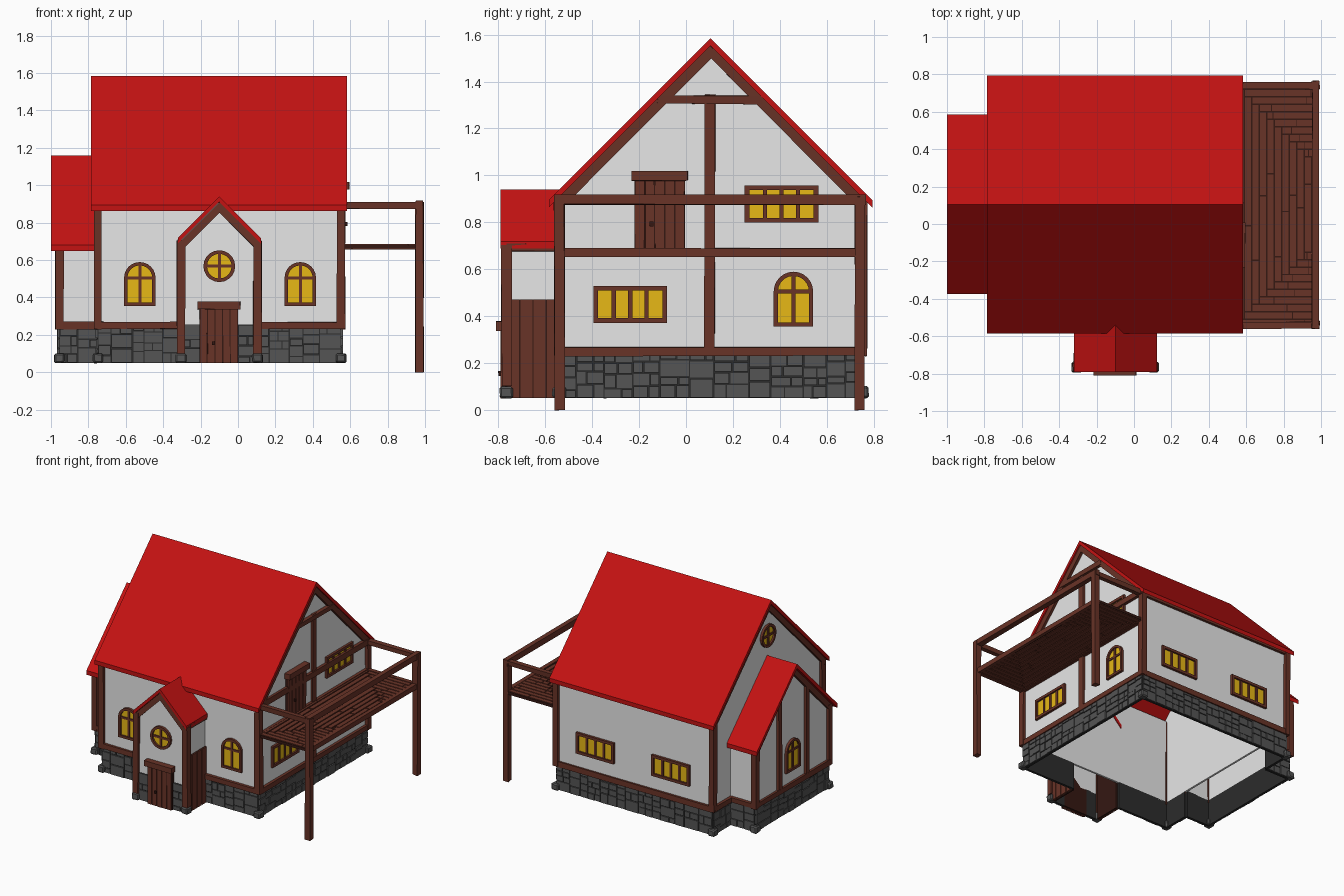
import bpy, bmesh, math, random

random.seed(4)
cube = bpy.data.objects.get("Cube")
if cube:
    bpy.data.objects.remove(cube)


def material(name, rgb):
    m = bpy.data.materials.new(name)
    m.use_nodes = True
    m.diffuse_color = (*rgb, 1)
    m.node_tree.nodes["Principled BSDF"].inputs["Base Color"].default_value = (*rgb, 1)
    return m


PLASTER = material("plaster white", (0.8, 0.8, 0.8))
RED = material("roof red", (0.55, 0.006, 0.006))
TIMBER = material("timber brown", (0.14, 0.033, 0.02))
GAP = material("dark gap brown", (0.035, 0.009, 0.006))
STONE = material("stone grey", (0.09, 0.09, 0.09))
MORTAR = material("mortar dark grey", (0.025, 0.025, 0.025))
GLASS = material("window yellow", (0.8, 0.48, 0.008))

# Wall frames map (across, up, outward) to world space
FRAMES = {
    "front": lambda o: lambda u, v, d: (u, o - d, v),
    "back": lambda o: lambda u, v, d: (u, o + d, v),
    "right": lambda o: lambda u, v, d: (o + d, u, v),
    "left": lambda o: lambda u, v, d: (o - d, u, v),
    "top": lambda o: lambda u, v, d: (u, v, o + d),
}


def frame(kind, offset=0):
    return FRAMES[kind](offset)


class Part:
    """Collects extruded outlines into one object."""

    def __init__(self, name, *mats):
        self.name, self.mats, self.bm = name, mats, bmesh.new()

    def slab(self, fr, pts, d0, d1, mat=0):
        lo = [self.bm.verts.new(fr(u, v, d0)) for u, v in pts]
        hi = [self.bm.verts.new(fr(u, v, d1)) for u, v in pts]
        n = len(pts)
        faces = [self.bm.faces.new(lo[::-1]), self.bm.faces.new(hi)]
        for i in range(n):
            j = (i + 1) % n
            faces.append(self.bm.faces.new((lo[i], lo[j], hi[j], hi[i])))
        for f in faces:
            f.material_index = mat

    def rect(self, fr, u0, u1, v0, v1, d0, d1, mat=0):
        self.slab(fr, [(u0, v0), (u1, v0), (u1, v1), (u0, v1)], d0, d1, mat)

    def box(self, x0, x1, y0, y1, z0, z1, mat=0):
        self.rect(frame("top"), x0, x1, y0, y1, z0, z1, mat)

    def done(self, jitter=0, bevel=0):
        for v in self.bm.verts:
            if jitter:
                v.co += type(v.co)([random.uniform(-jitter, jitter) for _ in range(3)])
        bmesh.ops.recalc_face_normals(self.bm, faces=self.bm.faces)
        me = bpy.data.meshes.new(self.name)
        self.bm.to_mesh(me)
        self.bm.free()
        for m in self.mats:
            me.materials.append(m)
        ob = bpy.data.objects.new(self.name, me)
        bpy.context.collection.objects.link(ob)
        if bevel:
            mod = ob.modifiers.new("worn edges", "BEVEL")
            mod.width, mod.segments = bevel, 1


def chevron(c, apex, half, thick):
    top = [(c - half, apex - half), (c, apex), (c + half, apex - half)]
    return top + [(u, v - thick) for u, v in reversed(top)]


def gable(c, apex, half, base):
    return [(c - half, base), (c + half, base), (c + half, apex - half),
            (c, apex), (c - half, apex - half)]


# Key dimensions
X0, X1, Y0, Y1, MID = -0.75, 0.55, -0.54, 0.75, 0.105
AX, AY0, AY1 = -0.955, -0.33, 0.54
PX, PH, PY = -0.1, 0.205, -0.765
BASE, SILL, EAVE = 0.05, 0.25, 0.9
T = 0.015
FRONT, BACK = frame("front", Y0), frame("back", Y1)
RIGHT, LEFT = frame("right", X1), frame("left", X0)
ANNEX_F, ANNEX_B = frame("front", AY0), frame("back", AY1)
ANNEX_L, PORCH_F = frame("left", AX), frame("front", PY)
PORCH_SIDES = [frame("left", PX - PH), frame("right", PX + PH)]

# Roofs
for name, fr, prof, a, b in (
        ("main_roof", frame("right"), chevron(MID, 1.585, 0.69, 0.032), -0.785, 0.582),
        ("annex_roof", frame("right"), chevron(MID, 1.16, 0.48, 0.032), -1.0, X0),
        ("porch_roof", frame("front"), chevron(PX, 0.94, 0.222, 0.03), 0.52, 0.79)):
    p = Part(name, RED)
    p.slab(fr, prof, a, b)
    p.done()

# Plaster walls, hollow and open below
p = Part("plaster_walls", PLASTER)
for fr in (FRONT, BACK):
    p.rect(fr, X0, X1, SILL, EAVE, -T, 0)
for fr in (RIGHT, LEFT):
    p.slab(fr, gable(MID, 1.555, 0.645, SILL), -T, 0)
for fr in (ANNEX_F, ANNEX_B):
    p.rect(fr, AX, X0, SILL, 0.69, -T, 0)
p.slab(ANNEX_L, gable(MID, 1.13, 0.435, SILL), -T, 0)
p.slab(PORCH_F, gable(PX, 0.912, PH, SILL), -T, 0)
for fr in PORCH_SIDES:
    p.rect(fr, PY, Y0, 0.46, 0.705, -T, 0)
p.done()


# Irregular stone footing
def stones(part, fr, u0, u1, v0, v1):
    w, h = u1 - u0, v1 - v0
    k = random.uniform(0.35, 0.65)
    if w > 0.15 or (w > 0.09 and w > 1.8 * h):
        m = u0 + w * k
        stones(part, fr, u0, m, v0, v1)
        stones(part, fr, m, u1, v0, v1)
    elif h > 0.085:
        m = v0 + h * k
        stones(part, fr, u0, u1, v0, m)
        stones(part, fr, u0, u1, m, v1)
    else:
        g = 0.003
        part.rect(fr, u0 + g, u1 - g, v0 + g, v1 - g, 0, random.uniform(0.006, 0.012))


p = Part("stone_footing", STONE, MORTAR)
for fr, u0, u1 in ((FRONT, X0, PX - PH), (FRONT, PX + PH, X1), (BACK, X0, X1),
                   (RIGHT, Y0, Y1), (LEFT, Y0, AY0), (LEFT, AY1, Y1),
                   (ANNEX_F, AX, X0), (ANNEX_B, AX, X0), (ANNEX_L, AY0, AY1),
                   (PORCH_F, PX - PH, -0.2), (PORCH_F, 0.0, PX + PH)):
    p.rect(fr, u0, u1, BASE, 0.255, -T, 0.002, 1)
    stones(p, fr, u0, u1, BASE, 0.255)
p.done()

p = Part("corner_stones", STONE)
for x, y in ((X0, Y0), (X1, Y0), (X0, Y1), (X1, Y1), (AX, AY0), (AX, AY1),
             (PX - PH, PY), (PX + PH, PY)):
    s = 0.028
    p.box(x - s, x + s, y - s, y + s, BASE, 0.1)
p.done(0.003, 0.008)

# Timber framing
p = Part("timber_frame", TIMBER)
W = 0.022
for x, y, z0, z1 in ([(x, y, 0.23, 0.89) for x in (X0, X1) for y in (Y0, Y1)]
                     + [(AX, y, 0.23, 0.685) for y in (AY0, AY1)]
                     + [(PX + s * PH, PY, 0.1, 0.705) for s in (-1, 1)]):
    p.box(x - W, x + W, y - W, y + W, z0, z1)
for fr, u0, u1 in ((FRONT, X0, PX - PH), (FRONT, PX + PH, X1), (BACK, X0, X1),
                   (RIGHT, Y0, Y1), (LEFT, Y0, AY0), (LEFT, AY1, Y1),
                   (ANNEX_F, AX - 0.02, X0), (ANNEX_B, AX - 0.02, X0), (ANNEX_L, AY0, AY1)):
    p.rect(fr, u0, u1, 0.23, 0.268, -0.01, 0.02)
for fr in (FRONT, BACK):
    p.rect(fr, X0, X1, 0.868, 0.9, -0.01, 0.02)
for fr in (ANNEX_F, ANNEX_B):
    p.rect(fr, AX, X0, 0.655, 0.685, -0.01, 0.016)
for fr in PORCH_SIDES:
    p.rect(fr, PY, Y0, 0.675, 0.708, -0.01, 0.016)
for fr, c, apex, half in ((RIGHT, MID, 1.553, 0.655), (LEFT, MID, 1.553, 0.655),
                          (ANNEX_L, MID, 1.128, 0.445), (PORCH_F, PX, 0.91, 0.212)):
    p.slab(fr, chevron(c, apex, half, 0.055), -0.01, 0.02)
p.rect(RIGHT, -0.56, 0.765, 0.875, 0.915, 0, 0.024)
p.rect(RIGHT, Y0, Y1, 0.655, 0.688, 0, 0.02)
p.rect(RIGHT, -0.12, 0.325, 1.305, 1.34, 0, 0.026)
p.rect(RIGHT, 0.08, 0.124, 0.25, 1.345, 0, 0.018)
for c in (-0.06, 0.265):
    p.rect(ANNEX_L, c - 0.02, c + 0.02, 0.25, 0.95, 0, 0.018)
p.done(0.003)

# Balcony posts, rails and nested deck boards
p = Part("balcony_frame", TIMBER)
for y in (Y0, 0.74):
    p.box(0.95, 0.992, y - W, y + W, 0, 0.91)
    p.box(X1, 0.97, y - 0.018, y + 0.018, 0.875, 0.908)
p.box(0.952, 0.99, -0.56, 0.765, 0.876, 0.916)
p.box(0.955, 0.985, Y0, 0.74, 0.655, 0.688)
p.done(0.003)

p = Part("balcony_deck", TIMBER, GAP)
p.box(X1, 0.97, -0.55, 0.76, 0.662, 0.68, 1)
pitch, g = 0.04, 0.004
for z0, z1 in ((0.68, 0.685), (0.657, 0.662)):
    for k in range(10):
        x, lo, hi = X1 + k * pitch, -0.55 + k * pitch, 0.76 - k * pitch
        cut = random.uniform(lo + 0.1, hi - 0.1)
        for a, b in ((lo + pitch, cut), (cut, hi - pitch)):
            p.box(x + g, x + pitch - g, a + g, b - g, z0, z1)
        for a, b in ((lo, lo + pitch), (hi - pitch, hi)):
            cut = random.uniform(x + 0.015, 0.955)
            p.box(x + g, cut - g / 2, a + g, b - g, z0, z1)
            p.box(cut + g / 2, 0.97, a + g, b - g, z0, z1)
p.done()


# Plank doors and panels
def planks(part, fr, u0, u1, v0, v1, n, depth):
    part.rect(fr, u0, u1, v0, v1, -T, depth - 0.006, 1)
    w = (u1 - u0) / n
    for i in range(n):
        part.rect(fr, u0 + i * w + 0.003, u0 + (i + 1) * w - 0.003, v0, v1, 0, depth)


for name, fr, u0, u1, v0, v1 in (("front_door", PORCH_F, -0.205, 0.0, BASE, 0.345),
                                 ("balcony_door", RIGHT, -0.22, -0.005, 0.688, 0.985)):
    p = Part(name, TIMBER, GAP)
    planks(p, fr, u0, u1, v0, v1, 5, 0.025)
    p.rect(fr, u0 - 0.012, u1 + 0.012, v1 - 0.008, v1 + 0.033, 0, 0.045)
    p.rect(fr, u0 + 0.065, u0 + 0.08, v0 + 0.095, v0 + 0.115, 0.02, 0.035, 1)
    p.done(0.001)
p = Part("porch_side_planks", TIMBER, GAP)
for fr in PORCH_SIDES:
    planks(p, fr, PY, Y0, BASE, 0.47, 4, 0.012)
p.done()


# Windows: pane, raised border and glazing bars
def window(part, fr, outer, inner, bars):
    part.slab(fr, inner, 0, 0.005, 1)
    for i in range(len(outer)):
        j = (i + 1) % len(outer)
        part.slab(fr, [outer[i], outer[j], inner[j], inner[i]], 0, 0.018)
    for u0, u1, v0, v1 in bars:
        part.rect(fr, u0, u1, v0, v1, 0, 0.012)


def arc(c, z, r, a0, a1, n):
    return [(c + r * math.cos(a0 + (a1 - a0) * i / n), z + r * math.sin(a0 + (a1 - a0) * i / n))
            for i in range(n + 1)]


def cross(c, z, r, low):
    return [(c - 0.008, c + 0.008, low, z + r), (c - r, c + r, z - 0.008, z + 0.008)]


p = Part("windows", TIMBER, GLASS)
for fr, c in ((FRONT, -0.525), (FRONT, 0.333), (RIGHT, 0.458), (ANNEX_L, MID)):
    r, z, e = 0.084, 0.505, 0.018
    outer = [(c - r, 0.355), (c + r, 0.355)] + arc(c, z, r, 0, math.pi, 12)
    inner = [(c - r + e, 0.355 + e), (c + r - e, 0.355 + e)] + arc(c, z, r - e, 0, math.pi, 12)
    window(p, fr, outer, inner, cross(c, z, r - e, 0.36))
for fr, c, z in ((PORCH_F, PX, 0.567), (LEFT, MID, 1.31)):
    ring = [arc(c, z, r, 0, math.tau, 20)[:-1] for r in (0.085, 0.066)]
    window(p, fr, *ring, cross(c, z, 0.066, z - 0.066))
for fr, c, z in ((RIGHT, -0.238, 0.45), (RIGHT, 0.407, 0.878), (BACK, 0.225, 0.45), (BACK, -0.405, 0.45)):
    h, v = 0.157, 0.079
    rings = [[(c - h + e, z - v + e), (c + h - e, z - v + e), (c + h - e, z + v - e), (c - h + e, z + v - e)]
             for e in (0, 0.02)]
    window(p, fr, *rings, [(c + k * 0.07 - 0.009, c + k * 0.07 + 0.009, z - v, z + v) for k in (-1, 0, 1)])
p.done()
